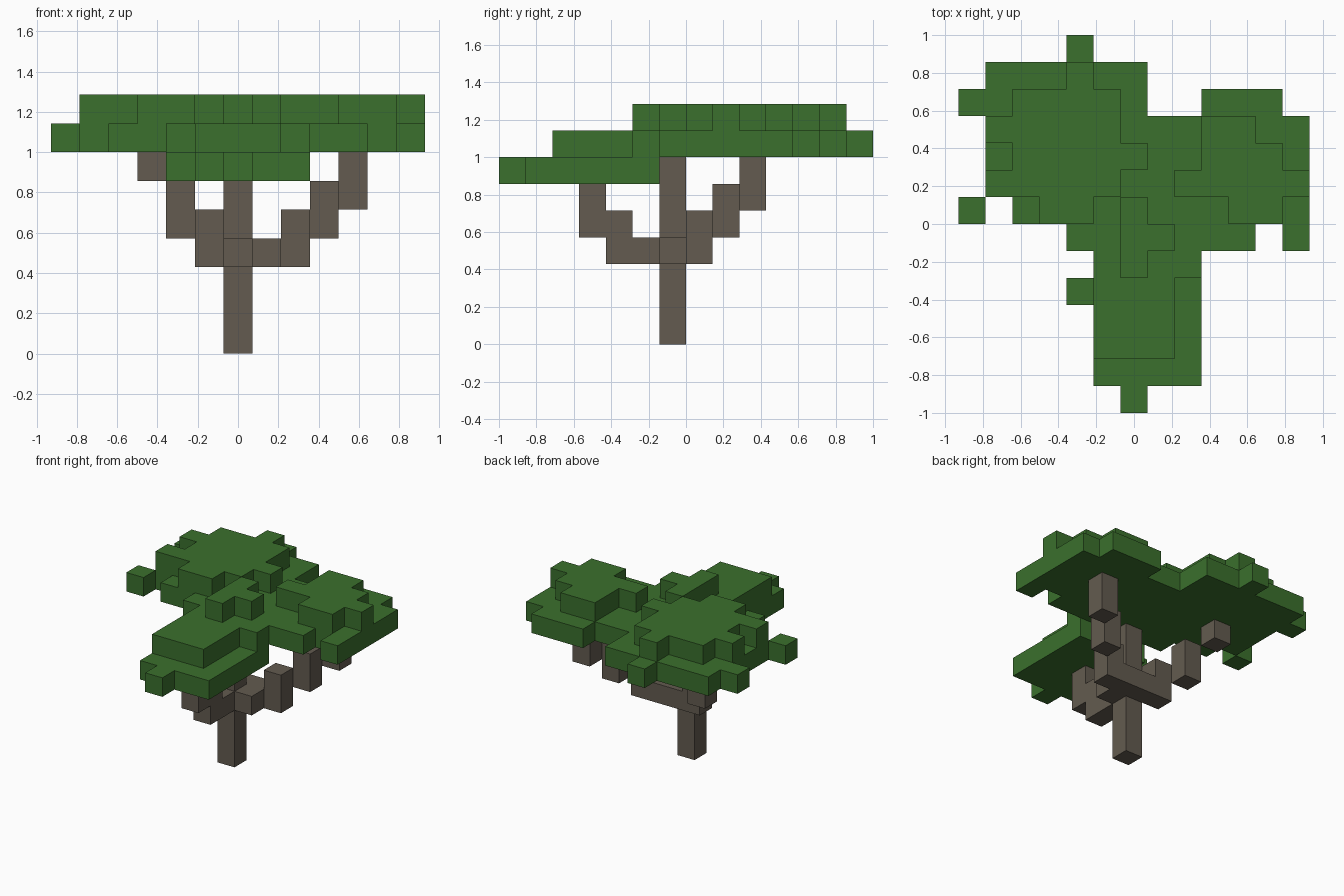
import bpy
import bmesh
from mathutils import Vector

if "Cube" in bpy.data.objects:
    bpy.data.objects.remove(bpy.data.objects["Cube"], do_unlink=True)

UNIT = 1 / 7  # edge of one block


def material(name, rgb):
    mat = bpy.data.materials.new(name)
    mat.use_nodes = True
    color = (*rgb, 1)
    mat.diffuse_color = color
    mat.node_tree.nodes["Principled BSDF"].inputs["Base Color"].default_value = color
    return mat


def cells_from_map(rows, back, level):
    """Turn a plan, drawn from back row to front row, into block cells."""
    return {(col - len(row) // 2, back - r, level)
            for r, row in enumerate(rows)
            for col, mark in enumerate(row) if mark == "#"}


def build_blocks(name, cells, mat):
    """Make a mesh of the outer faces of a set of blocks."""
    bm = bmesh.new()
    for cell in cells:
        center = Vector(cell) + Vector((0, 0.5, 0.5))
        for axis in range(3):
            for sign in (-1, 1):
                normal = Vector((0, 0, 0))
                normal[axis] = sign
                if tuple(int(c + n) for c, n in zip(cell, normal)) in cells:
                    continue
                u = Vector((0, 0, 0))
                u[(axis + 1) % 3] = 0.5
                v = normal.cross(u)
                mid = center + normal / 2
                corners = (mid - u - v, mid + u - v, mid + u + v, mid - u + v)
                bm.faces.new([bm.verts.new(p * UNIT) for p in corners])
    bmesh.ops.remove_doubles(bm, verts=bm.verts, dist=0.001)
    mesh = bpy.data.meshes.new(name)
    bm.to_mesh(mesh)
    bm.free()
    mesh.materials.append(mat)
    obj = bpy.data.objects.new(name, mesh)
    bpy.context.collection.objects.link(obj)
    return obj


leaf_green = material("leaf_green", (0.043, 0.162, 0.026))
bark_brown = material("bark_brown", (0.125, 0.105, 0.08))

# Canopy: three stacked layers of leaves
LOW = [
    ".....####....",
    "....#####....",
    ".....####....",
    ".....####....",
    ".....####....",
    "......#......",
]
MIDDLE = [
    "....#........",
    ".######......",
    "#######..###.",
    ".############",
    ".############",
    ".############",
    "#.###########",
    "....#######.#",
    ".....####....",
    ".....###.....",
    ".....###.....",
    ".....###.....",
]
TOP = [
    "....#........",
    "..####.......",
    ".#####...##..",
    "..#####..###.",
    ".#####..#####",
    "...##.#...##.",
    "......##.....",
    "......#......",
]
canopy = (cells_from_map(LOW, -2, 6) | cells_from_map(MIDDLE, 6, 7)
          | cells_from_map(TOP, 5, 8))
build_blocks("leaf_canopy", canopy, leaf_green)

# Trunk and the crossbar behind it
wood = {(0, -1, z) for z in range(7)}
wood |= {(x, 0, 3) for x in range(-1, 3)}
wood.add((1, -1, 3))

# Left branch climbs diagonally outward and back
for step in range(3):
    wood |= {(2 + step, step, 3 + step), (2 + step, step, 4 + step)}

# Right branch
for step in range(2):
    wood |= {(-1 - step, step, 3 + step), (-1 - step, step, 4 + step)}
wood.add((-3, 2, 6))

# Front branch
wood |= {(0, -2, 3), (0, -3, 3), (0, -3, 4), (0, -4, 4), (0, -4, 5)}

build_blocks("trunk_and_branches", wood, bark_brown)
